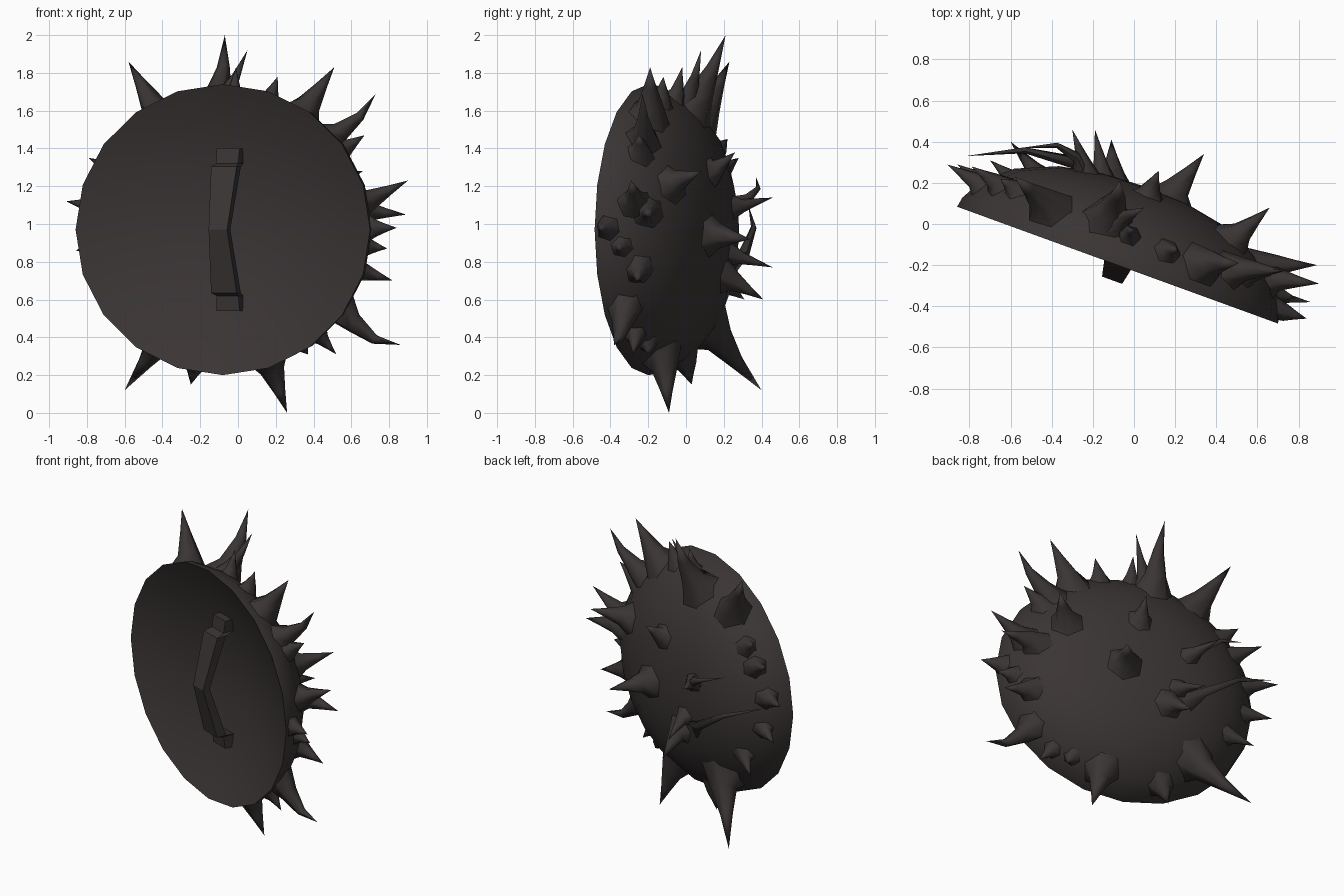
import bpy, bmesh, math
from mathutils import Vector

if "Cube" in bpy.data.objects:
    bpy.data.objects.remove(bpy.data.objects["Cube"])

CENTRE = Vector((-0.08, -0.20, 0.97))
A = math.radians(-20)
U = Vector((math.cos(A), math.sin(A), 0))      # across the shield
W = Vector((0, 0, 1))                          # up the shield
N = Vector((-math.sin(A), math.cos(A), 0))     # out of the domed side
RU, RW = 0.83, 0.77
DOME = [(1, 0), (0.99, 0.05), (0.92, 0.155), (0.76, 0.27), (0.52, 0.355), (0.26, 0.395), (0, 0.405)]
DISH = [(1, 0), (0.96, 0.015), (0.8, 0.07), (0.56, 0.13), (0.28, 0.175), (0, 0.19)]

dark = bpy.data.materials.new("charred brown")
dark.diffuse_color = (0.043, 0.035, 0.035, 1)
dark.use_nodes = True
dark.node_tree.nodes["Principled BSDF"].inputs["Base Color"].default_value = dark.diffuse_color


def world(u, w, n):
    return CENTRE + U * u + W * w + N * n


def local(p):
    d = Vector(p) - CENTRE
    return Vector((d.dot(U), d.dot(W), d.dot(N)))


def inside(q):
    r = math.hypot(q.x / RU, q.y / RW)
    if r >= 1:
        return False
    for (r0, n0), (r1, n1) in zip(DOME, DOME[1:]):
        if r1 <= r <= r0:
            return q.z < n0 + (n1 - n0) * (r0 - r) / (r0 - r1)
    return False


def on_dome(q):
    """Slide a local point along its ray from the centre onto the dome."""
    lo, hi = 0.0, 5.0
    for _ in range(30):
        mid = (lo + hi) / 2
        lo, hi = (mid, hi) if inside(q * mid) else (lo, mid)
    return q * lo


def finish(bm, name, angle):
    bmesh.ops.recalc_face_normals(bm, faces=bm.faces)
    me = bpy.data.meshes.new(name)
    bm.to_mesh(me)
    bm.free()
    ob = bpy.data.objects.new(name, me)
    bpy.context.collection.objects.link(ob)
    me.materials.append(dark)
    bpy.ops.object.select_all(action='DESELECT')
    bpy.context.view_layer.objects.active = ob
    ob.select_set(True)
    bpy.ops.object.shade_smooth_by_angle(angle=math.radians(angle))
    return ob


def bridge(bm, a, b):
    for i in range(len(a)):
        j = (i + 1) % len(a)
        bm.faces.new((a[i], a[j], b[j], b[i]))


# shield body: domed back and shallow hollow front sharing one rim
bm = bmesh.new()
SIDES = 20


def ring(r, n):
    return [bm.verts.new(world(RU * r * math.cos(t), RW * r * math.sin(t), n))
            for t in [2 * math.pi * i / SIDES for i in range(SIDES)]]


rim_loop = ring(1, 0)
for profile in (DOME, DISH):
    loops = [rim_loop] + [ring(r, n) for r, n in profile[1:-1]]
    for a, b in zip(loops, loops[1:]):
        bridge(bm, a, b)
    pole = bm.verts.new(world(0, 0, profile[-1][1]))
    for i in range(SIDES):
        bm.faces.new((loops[-1][i], loops[-1][(i + 1) % SIDES], pole))
finish(bm, "shield_body", 40)

# strap handle: bowed slab with two feet in the hollow, as (w, front n, back n, half width)
bm = bmesh.new()
half = [(0.43, 0.08, 0.15, 0.065), (0.35, 0.07, 0.15, 0.06), (0.335, 0.015, 0.08, 0.072)]
strap = half + [(0.0, -0.078, -0.028, 0.052)] + [(-w, n, m, h) for w, n, m, h in reversed(half)]
sec = []
for w, n, m, h in strap:
    sec.append([bm.verts.new(world(s * h, w, d)) for s, d in ((-1, n), (1, n), (1, m), (-1, m))])
for a, b in zip(sec, sec[1:]):
    bridge(bm, a, b)
bm.faces.new(sec[0])
bm.faces.new(sec[-1])
finish(bm, "strap_handle", 30)


# thorns: flared cones whose skirt sinks into the dome
def thorn(name, tip, width=0.1, bend=(0, 0, 0), shift=(0, 0, 0)):
    tip = Vector(tip)
    root = on_dome(local(tip - Vector(shift)))
    base = world(*root)
    axis = (tip - base).normalized()
    side = axis.orthogonal().normalized()
    other = axis.cross(side)
    bm = bmesh.new()
    loops = []
    for t, r in ((0, 1.2), (0.22, 0.62), (0.6, 0.3)):
        c = base.lerp(tip, t) + Vector(bend) * (4 * t * (1 - t))
        verts = []
        for i in range(6):
            g = 2 * math.pi * i / 6
            q = local(c + (side * math.cos(g) + other * math.sin(g)) * (width * r))
            q.z = max(q.z, 0.012)          # stay behind the rim
            if t == 0:
                q = on_dome(q) * 0.97
            verts.append(bm.verts.new(world(*q)))
        loops.append(verts)
    for a, b in zip(loops, loops[1:]):
        bridge(bm, a, b)
    end = bm.verts.new(tip)
    for i in range(6):
        bm.faces.new((loops[-1][i], loops[-1][(i + 1) % 6], end))
    finish(bm, name, 60)


# rim thorns: tip and base width
rim = [((-0.58, 0.23, 1.86), 0.11), ((-0.01, -0.02, 1.83), 0.06),
       ((0.51, -0.19, 1.83), 0.11), ((0.21, -0.12, 1.78), 0.07),
       ((0.67, -0.25, 1.47), 0.08), ((0.84, -0.46, 0.98), 0.07),
       ((0.79, -0.36, 0.87), 0.06), ((0.82, -0.26, 0.70), 0.08),
       ((0.52, -0.28, 0.31), 0.06), ((0.37, -0.20, 0.31), 0.06),
       ((0.26, -0.09, 0.00), 0.11), ((-0.25, 0.03, 0.15), 0.09),
       ((-0.86, 0.29, 0.86), 0.06), ((-0.91, 0.29, 1.12), 0.07),
       ((-0.79, 0.28, 1.35), 0.07), ((-0.65, 0.22, 1.45), 0.07),
       ((-0.70, 0.31, 0.60), 0.06)]
for i, (tip, width) in enumerate(rim):
    thorn(f"rim_thorn_{i + 1}", tip, width)

# paired thorns fanning out of one spot on the side
thorn("side_fan_upper", (0.90, -0.29, 1.23), 0.09, shift=(0, 0, 0.08))
thorn("side_fan_lower", (0.89, -0.20, 1.05), 0.09, shift=(0, 0, -0.06))

# thorns on the dome
thorn("dome_side_thorn", (0.66, 0.08, 1.28), 0.10, shift=(-0.10, 0.10, -0.05))
dome = [((0.34, 0.34, 0.92), 0.11), ((0.12, 0.26, 1.38), 0.08), ((-0.11, 0.41, 0.60), 0.09),
        ((-0.30, 0.46, 1.14), 0.06), ((-0.19, 0.46, 0.77), 0.06)]
for i, (tip, width) in enumerate(dome):
    thorn(f"dome_thorn_{i + 1}", tip, width)

# long and curved thorns
thorn("crown_thorn", (-0.07, 0.21, 2.0), 0.12, (0.02, 0, -0.02), (0.10, 0.03, 0))
thorn("crown_side_thorn", (0.05, 0.08, 1.92), 0.08, (0, 0, -0.03), (0.16, 0, 0))
thorn("lower_back_thorn", (-0.60, 0.40, 0.12), 0.13, (0.02, -0.03, 0.02), (-0.05, 0.05, 0))
thorn("upper_hook_thorn", (0.73, -0.23, 1.69), 0.09, (0.02, 0, -0.03))
thorn("lower_hook_thorn", (0.86, -0.38, 0.36), 0.09, (-0.02, 0, -0.05))

# hooked thorns lying over the back
thorn("back_hook_upper", (-0.55, 0.37, 1.25), 0.045, (0.06, 0.06, 0), (-0.25, 0, 0.12))
thorn("back_hook_lower", (-0.82, 0.33, 1.10), 0.05, (0.04, 0.07, 0.03), (-0.60, 0, 0.42))
